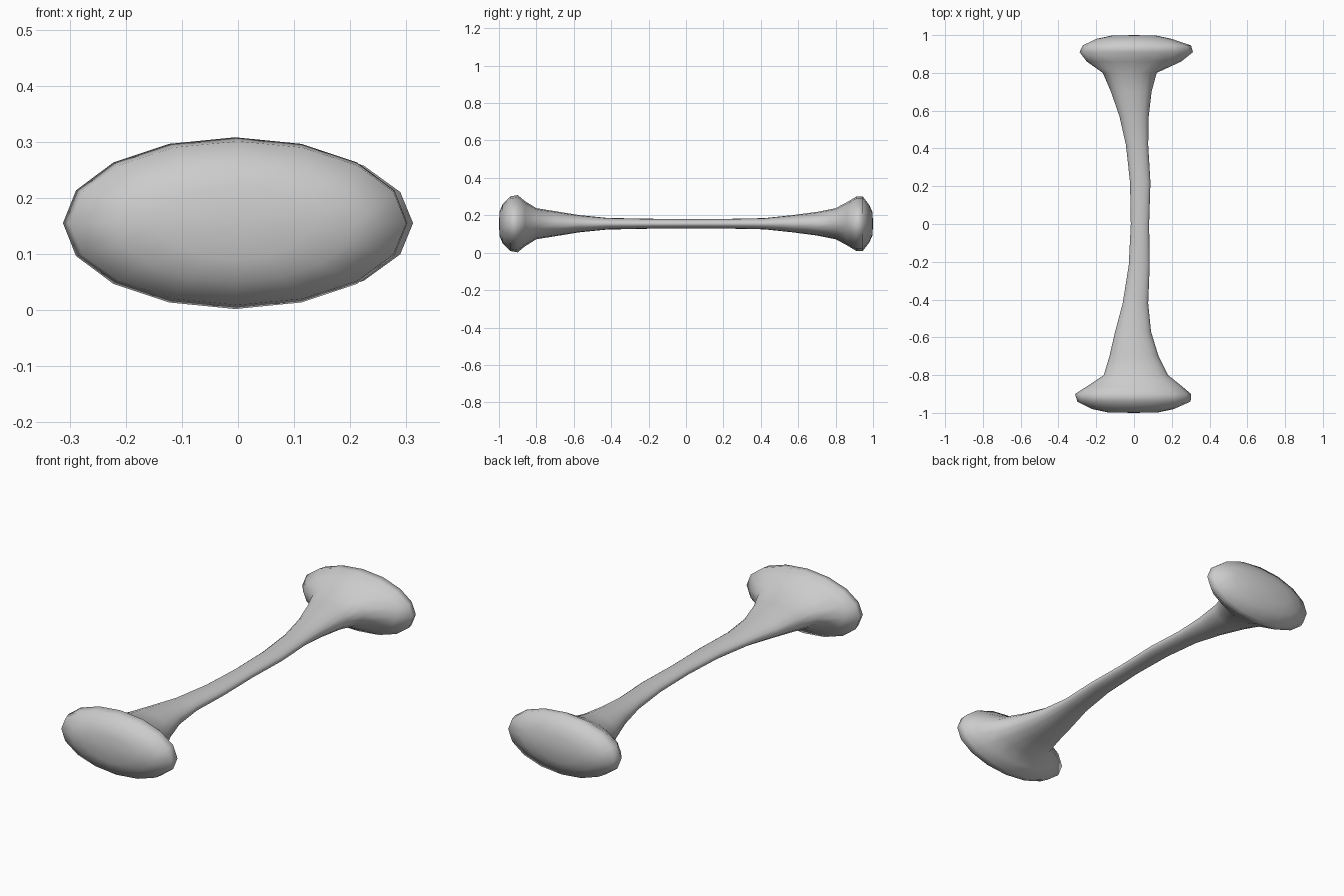
import bpy
import bmesh
from math import cos, sin, tau

if "Cube" in bpy.data.objects:
    bpy.data.objects.remove(bpy.data.objects["Cube"])

SIDES = 16
MID_Z = 0.155

# Cross-sections along the length: y, left edge x, right edge x, half height
SECTIONS = [
    (-0.997, -0.14, 0.13, 0.065),
    (-0.98, -0.22, 0.21, 0.105),
    (-0.94, -0.30, 0.30, 0.146),
    (-0.90, -0.312, 0.302, 0.153),
    (-0.86, -0.25, 0.255, 0.12),
    (-0.80, -0.16, 0.18, 0.083),
    (-0.70, -0.13, 0.13, 0.067),
    (-0.57, -0.10, 0.09, 0.046),
    (-0.42, -0.06, 0.075, 0.031),
    (-0.22, -0.028, 0.083, 0.027),
    (0.0, -0.017, 0.08, 0.025),
    (0.22, -0.021, 0.087, 0.026),
    (0.42, -0.043, 0.075, 0.030),
    (0.57, -0.077, 0.078, 0.046),
    (0.70, -0.122, 0.093, 0.063),
    (0.80, -0.165, 0.12, 0.083),
    (0.86, -0.25, 0.25, 0.115),
    (0.91, -0.288, 0.312, 0.145),
    (0.945, -0.272, 0.302, 0.146),
    (0.98, -0.20, 0.20, 0.10),
    (0.997, -0.12, 0.12, 0.062),
]


def add_ring(bm, y, x0, x1, half_z):
    mid, half_x = (x0 + x1) / 2, (x1 - x0) / 2
    return [bm.verts.new((mid + half_x * cos(tau * i / SIDES), y,
                          MID_Z + half_z * sin(tau * i / SIDES)))
            for i in range(SIDES)]


def add_cap(bm, ring, y):
    centre = bm.verts.new((0, y, MID_Z))
    for i in range(SIDES):
        bm.faces.new((ring[i], ring[(i + 1) % SIDES], centre))


# Shaft and both knobs as one continuous skin
bm = bmesh.new()
rings = [add_ring(bm, *section) for section in SECTIONS]
for a, b in zip(rings, rings[1:]):
    for i in range(SIDES):
        j = (i + 1) % SIDES
        bm.faces.new((a[i], a[j], b[j], b[i]))

# Gently domed ends
add_cap(bm, rings[0], -1)
add_cap(bm, rings[-1], 1)
bmesh.ops.recalc_face_normals(bm, faces=bm.faces)

mesh = bpy.data.meshes.new("bone")
bm.to_mesh(mesh)
bm.free()
mesh.shade_smooth()
bone = bpy.data.objects.new("bone", mesh)
bpy.context.collection.objects.link(bone)

# Plain grey surface
grey = bpy.data.materials.new("light grey")
grey.use_nodes = True
color = (0.6, 0.6, 0.6, 1)
grey.diffuse_color = color
grey.node_tree.nodes["Principled BSDF"].inputs["Base Color"].default_value = color
mesh.materials.append(grey)
